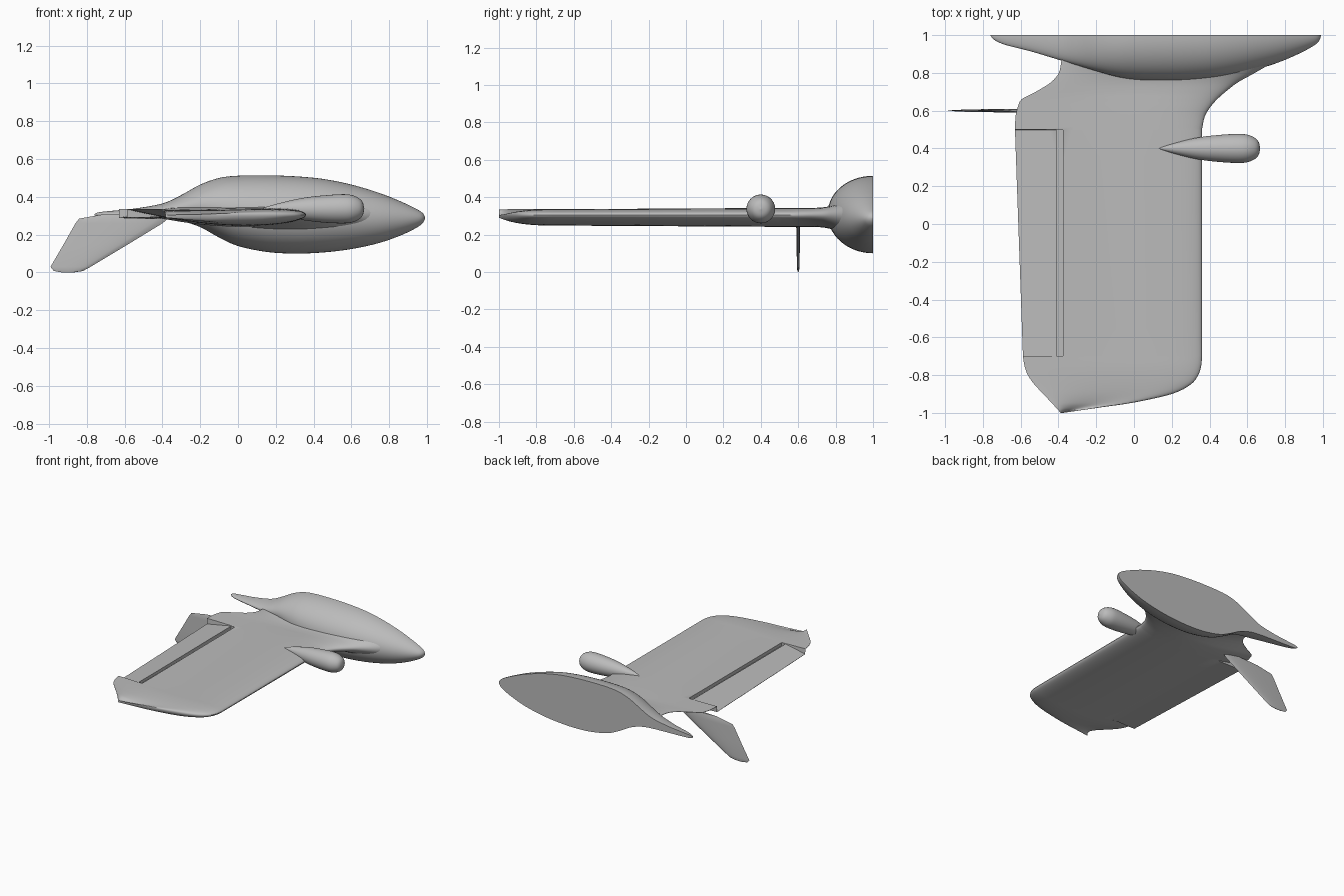
import bpy, bmesh, math

cube = bpy.data.objects.get("Cube")
if cube:
    bpy.data.objects.remove(cube, do_unlink=True)

grey = bpy.data.materials.new("plain grey")
grey.use_nodes = True
grey.diffuse_color = (0.5, 0.5, 0.5, 1)
grey.node_tree.nodes["Principled BSDF"].inputs["Base Color"].default_value = (0.5, 0.5, 0.5, 1)


def smooth_rows(rows, steps):
    """Resample a table of stations along a Catmull-Rom spline."""
    out = []
    for i in range(len(rows) - 1):
        a, b, c, d = (rows[max(0, min(len(rows) - 1, i + k))] for k in (-1, 0, 1, 2))
        for s in range(steps):
            t = s / steps
            out.append([q + 0.5 * t * (r - p + t * (2 * p - 5 * q + 4 * r - u + t * (3 * (q - r) + u - p)))
                        for p, q, r, u in zip(a, b, c, d)])
    return out + [list(rows[-1])]


def loft(name, rings):
    """Skin a run of closed rings, capping both ends."""
    bm = bmesh.new()
    loops = [[bm.verts.new(p) for p in ring] for ring in rings]
    n = len(loops[0])
    for a, b in zip(loops, loops[1:]):
        for i in range(n):
            j = (i + 1) % n
            bm.faces.new((a[i], a[j], b[j], b[i]))
    bm.faces.new(loops[0])
    bm.faces.new(loops[-1])
    bmesh.ops.recalc_face_normals(bm, faces=bm.faces)
    mesh = bpy.data.meshes.new(name)
    bm.to_mesh(mesh)
    bm.free()
    mesh.materials.append(grey)
    obj = bpy.data.objects.new(name, mesh)
    bpy.context.collection.objects.link(obj)
    return obj


def select(obj):
    bpy.ops.object.select_all(action='DESELECT')
    obj.select_set(True)
    bpy.context.view_layer.objects.active = obj


def shade(obj):
    select(obj)
    bpy.ops.object.shade_smooth_by_angle(angle=math.radians(35))


def thickness(t):
    """Aerofoil half thickness, one at its thickest."""
    return 10 * (0.2969 * math.sqrt(t) - 0.126 * t - 0.3516 * t**2 + 0.2843 * t**3 - 0.1015 * t**4)


# Half fuselage: x, half width, top, bottom
body = [(-0.76, 0.002, 0.308, 0.304), (-0.74, 0.025, 0.318, 0.296), (-0.68, 0.052, 0.325, 0.292),
        (-0.55, 0.085, 0.338, 0.288), (-0.4, 0.13, 0.365, 0.283), (-0.3, 0.16, 0.41, 0.272),
        (-0.2, 0.19, 0.465, 0.24), (-0.1, 0.218, 0.5, 0.185), (0, 0.235, 0.512, 0.14),
        (0.15, 0.243, 0.514, 0.109), (0.3, 0.24, 0.509, 0.1), (0.45, 0.226, 0.495, 0.106),
        (0.6, 0.195, 0.465, 0.124), (0.75, 0.15, 0.42, 0.157), (0.87, 0.1, 0.372, 0.2),
        (0.95, 0.057, 0.333, 0.24), (0.98, 0.03, 0.311, 0.265), (0.99, 0.002, 0.29, 0.287)]
rings = []
for x, w, top, bottom in smooth_rows(body, 4):
    angles = [math.pi * (i / 28 - 0.5) for i in range(29)]
    rings.append([(x, 1 - w * math.cos(a), (top + bottom) / 2 + (top - bottom) / 2 * math.sin(a))
                  for a in angles])
shade(loft("fuselage_half", rings))

# Wing: y, leading x, trailing x, half thickness, flap droop
tip = [(-1, -0.375, -0.388, 0.001, 0), (-0.97, -0.17, -0.415, 0.012, 0), (-0.945, 0, -0.438, 0.02, 0),
       (-0.9, 0.2, -0.48, 0.03, 0), (-0.85, 0.3, -0.527, 0.037, 0), (-0.8, 0.34, -0.562, 0.041, 0),
       (-0.75, 0.356, -0.58, 0.043, 0), (-0.7, 0.36, -0.588, 0.043, 0)]
flap = [(-0.698, 0.36, -0.588, 0.043, 0.045), (0.498, 0.36, -0.63, 0.05, 0.04)]
root = [(0.5, 0.36, -0.63, 0.05, 0), (0.57, 0.375, -0.627, 0.05, 0), (0.62, 0.405, -0.615, 0.05, 0),
        (0.66, 0.44, -0.595, 0.05, 0), (0.7, 0.485, -0.52, 0.051, 0), (0.75, 0.55, -0.44, 0.056, 0),
        (0.8, 0.64, -0.398, 0.07, 0), (0.86, 0.74, -0.385, 0.1, 0), (0.9, 0.78, -0.38, 0.11, 0)]


def wing_ring(y, lead, trail, half, droop):
    ts = [(1 - math.cos(math.pi * i / 32)) / 2 for i in range(33)]
    ring = []
    for side, t in [(1, t) for t in reversed(ts)] + [(-1, t) for t in ts[1:]]:
        x = lead + (trail - lead) * t
        z = 0.305 - 0.02 * math.sin(math.pi * t) + 0.03 * t * t + side * half * thickness(t)
        z -= droop * max(0, -0.4 - x) / 0.2
        ring.append((x, y, z))
    return ring


wing = loft("wing", [wing_ring(*row) for row in
                     smooth_rows(tip, 4) + smooth_rows(flap, 6) + smooth_rows(root, 4)])

# Hinge groove in front of the flap
bpy.ops.mesh.primitive_cube_add(size=1, location=(-0.393, -0.1, 0.365))
cutter = bpy.context.object
cutter.name = "groove_cutter"
cutter.scale = (0.034, 1.196, 0.12)
cutter.hide_render = True
select(wing)
groove = wing.modifiers.new("hinge groove", 'BOOLEAN')
groove.operation = 'DIFFERENCE'
groove.solver = 'EXACT'
groove.object = cutter
bpy.ops.object.modifier_apply(modifier=groove.name)
bpy.data.objects.remove(cutter, do_unlink=True)
shade(wing)

# Tail fin under the trailing edge: z, rear x, front x, half thickness
fin = [(0, -0.93, -0.87, 0.002), (0.008, -0.975, -0.82, 0.005), (0.03, -0.992, -0.78, 0.007),
       (0.15, -0.922, -0.58, 0.009), (0.26, -0.86, -0.4, 0.011), (0.285, -0.84, -0.37, 0.011),
       (0.31, -0.7, -0.36, 0.009)]
rings = []
for z, rear, front, half in fin:
    ring = []
    for side, t in [(1, i / 16) for i in range(17)] + [(-1, i / 16) for i in range(15, 0, -1)]:
        ring.append((rear + (front - rear) * t, 0.6 + side * half * thickness(1 - t), z))
    rings.append(ring)
shade(loft("tail_fin", rings))

# Teardrop pod on the leading edge: x, radius, axis height
pod = [(0.13, 0.001, 0.34), (0.2, 0.024, 0.338), (0.3, 0.05, 0.336), (0.38, 0.064, 0.336),
       (0.47, 0.073, 0.336), (0.55, 0.077, 0.337), (0.6, 0.073, 0.337), (0.64, 0.056, 0.337),
       (0.66, 0.034, 0.337), (0.668, 0.001, 0.337)]
shade(loft("leading_edge_pod", [
    [(x, 0.4 + r * math.cos(math.tau * i / 32), z + r * math.sin(math.tau * i / 32)) for i in range(32)]
    for x, r, z in smooth_rows(pod, 4)]))
